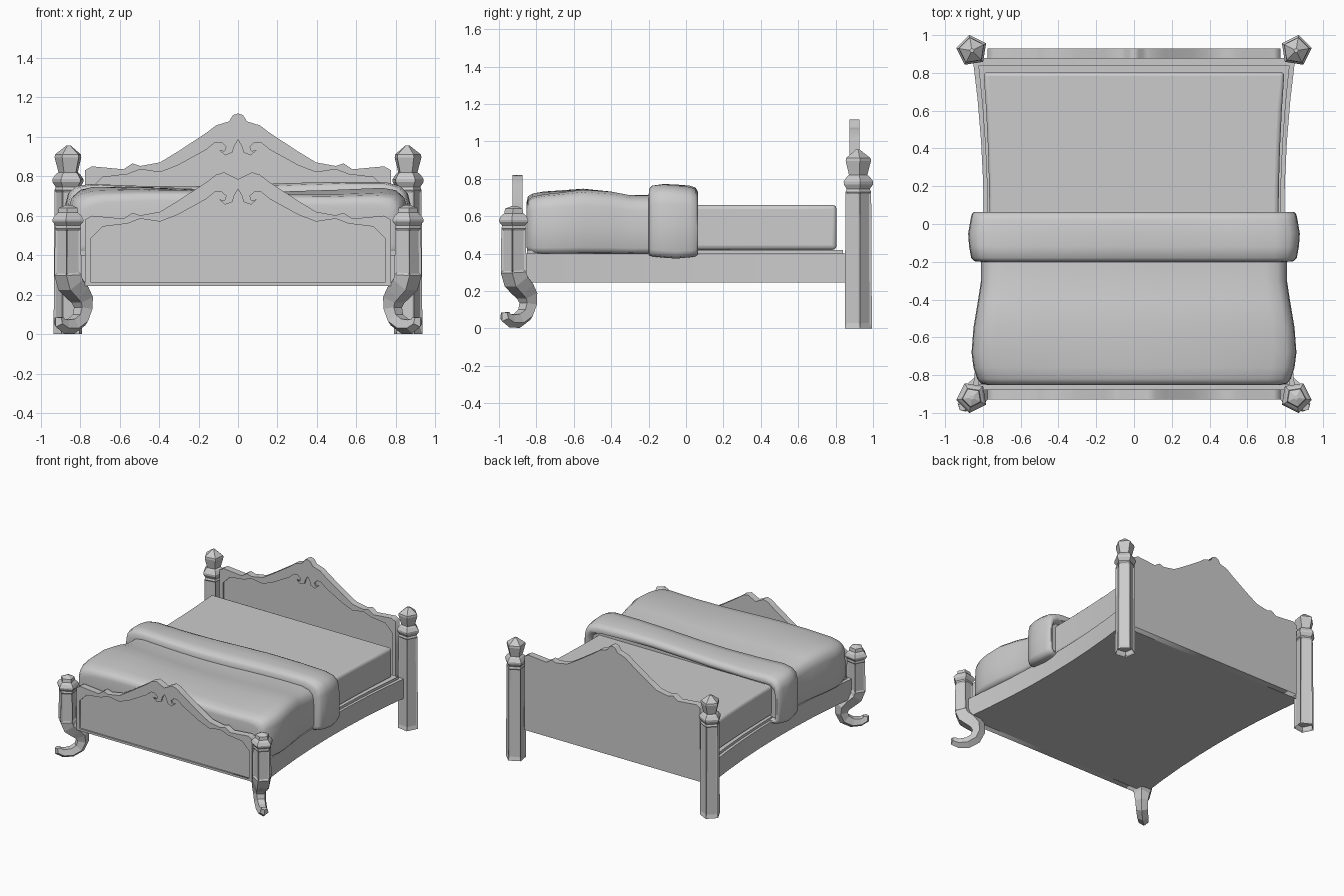
import bpy, bmesh, math
from mathutils import Vector, Matrix

cube = bpy.data.objects.get("Cube")
if cube:
    bpy.data.objects.remove(cube, do_unlink=True)

# One plain grey for the whole bed
grey = bpy.data.materials.new("plain_grey")
grey.use_nodes = True
COLOUR = (0.6, 0.6, 0.6, 1)
grey.diffuse_color = COLOUR
grey.node_tree.nodes["Principled BSDF"].inputs["Base Color"].default_value = COLOUR


def add_object(name, mesh, smooth=None):
    ob = bpy.data.objects.new(name, mesh)
    bpy.context.collection.objects.link(ob)
    mesh.materials.clear()
    mesh.materials.append(grey)
    if smooth:
        bpy.ops.object.select_all(action="DESELECT")
        ob.select_set(True)
        bpy.context.view_layer.objects.active = ob
        bpy.ops.object.shade_smooth_by_angle(angle=math.radians(smooth))
    return ob


def finish(name, bm, smooth=None):
    bmesh.ops.recalc_face_normals(bm, faces=bm.faces[:])
    mesh = bpy.data.meshes.new(name)
    bm.to_mesh(mesh)
    bm.free()
    return add_object(name, mesh, smooth)


def loft(bm, rings):
    """Skin closed rings of points; returns the bands of quads and the end caps."""
    rows = [[bm.verts.new(p) for p in ring] for ring in rings]
    n = len(rows[0])
    bands = [[bm.faces.new((a[i], a[(i + 1) % n], b[(i + 1) % n], b[i])) for i in range(n)]
             for a, b in zip(rows, rows[1:])]
    return bands, [bm.faces.new(rows[0]), bm.faces.new(rows[-1])]


# ---- Corner posts: five-sided sections swept down a path (outward offset, z, radius)
POST_X, POST_Y = 0.858, 0.918
SIDES = [math.radians(a) for a in (36, 108, 180, 252, 324)]


def post(name, path, sx, sy, panel, hollow):
    out = Vector((sx, sy, 0)).normalized()
    across = Vector((-out.y, out.x, 0))
    up = Vector((0, 0, 1))
    rings = []
    for i, (d, z, r) in enumerate(path):
        before, after = path[max(i - 1, 0)], path[min(i + 1, len(path) - 1)]
        t = Vector((after[0] - before[0], after[1] - before[1])).normalized()
        normal = out * -t.y + up * t.x
        centre = Vector((sx * POST_X, sy * POST_Y, z)) + out * d
        rings.append([centre + (normal * math.cos(a) + across * math.sin(a)) * r for a in SIDES])
    bm = bmesh.new()
    bands, caps = loft(bm, rings)
    bmesh.ops.recalc_face_normals(bm, faces=bm.faces[:])
    bmesh.ops.inset_individual(bm, faces=bands[panel], thickness=0.016, depth=-0.007)
    if hollow:
        bmesh.ops.inset_individual(bm, faces=[caps[1]], thickness=0.012, depth=0)
        bmesh.ops.translate(bm, verts=caps[1].verts[:], vec=(0, 0, 0.04))
    finish(name, bm)


HEAD_POST = [(0, .955, .012), (0, .91, .07), (0, .895, .072), (0, .82, .052), (0, .81, .066),
             (0, .785, .084), (0, .77, .083), (0, .745, .066), (0, .73, .073), (0, 0, .077)]
FOOT_POST = [(0, .655, .012), (0, .64, .05), (0, .615, .054), (0, .6, .072), (0, .58, .084),
             (0, .57, .083), (0, .55, .066), (0, .535, .07), (0, .3, .073), (-.015, .26, .072),
             (-.065, .22, .068), (-.1, .18, .06), (-.108, .13, .05), (-.085, .075, .046),
             (-.03, .044, .043), (.03, .042, .038), (.068, .06, .033), (.07, .085, .024)]
for side, sx in (("left", 1), ("right", -1)):
    post("head_post_" + side, HEAD_POST, sx, 1, 8, True)
    post("foot_post_" + side, FOOT_POST, sx, -1, 7, False)

# ---- Headboard and footboard: a flat panel with a raised, scrolled frame on its front
CREST = [(-.775, .58), (-.74, .6), (-.58, .585), (-.535, .615), (-.495, .602), (-.395, .62),
         (-.305, .675), (-.16, .77), (-.11, .808), (-.07, .82)]
DIP = [(0, .785)]
KNOB = [(-.045, .828), (-.025, .86), (0, .868)]
RECESS = [(-.745, .485), (-.685, .545), (-.56, .56), (-.495, .585), (-.395, .57), (-.305, .605),
          (-.16, .685), (-.115, .722), (-.085, .722), (-.06, .7), (-.068, .678), (-.095, .682),
          (-.065, .656), (-.028, .67), (-.02, .7), (0, .735)]


def mirrored(half, bottom, lift):
    """Whole closed outline from its left half, with a straight bottom edge."""
    left = [(half[0][0], bottom)] + [(x, z + lift) for x, z in half]
    return left + [(-x, z) for x, z in reversed(left[:-1])]


def plate(name, outlines, front, back):
    curve = bpy.data.curves.new(name, "CURVE")
    curve.dimensions = "2D"
    curve.fill_mode = "BOTH"
    curve.extrude = (back - front) / 2
    for pts in outlines:
        spline = curve.splines.new("POLY")
        spline.points.add(len(pts) - 1)
        for p, (x, z) in zip(spline.points, pts):
            p.co = (x, z, 0, 1)
        spline.use_cyclic_u = True
    tmp = bpy.data.objects.new(name + "_curve", curve)
    bpy.context.collection.objects.link(tmp)
    deps = bpy.context.evaluated_depsgraph_get()
    mesh = bpy.data.meshes.new_from_object(tmp.evaluated_get(deps))
    bpy.data.objects.remove(tmp, do_unlink=True)
    mesh.transform(Matrix.Translation((0, (front + back) / 2, 0)) @ Matrix.Rotation(math.pi / 2, 4, "X"))
    add_object(name, mesh)


for name, centre, lift, front in (("headboard", KNOB, .25, .875), ("footboard", DIP, 0, -.928)):
    outer = mirrored(CREST + centre, .245, lift)
    inner = mirrored(RECESS, .262, lift)
    plate(name + "_panel", [outer], front + .012, front + .053)
    plate(name + "_frame", [outer, inner], front, front + .012)

# ---- Bed base with gently waisted side rails and a low inner ledge
def waisted_slab(name, end_width, mid_width, y0, y1, z0, z1, bevel=0):
    bm = bmesh.new()
    rings = []
    for i in range(9):
        y = y0 + (y1 - y0) * i / 8
        w = mid_width + (end_width - mid_width) * (y / 0.85) ** 2
        rings.append([(-w, y, z0), (w, y, z0), (w, y, z1), (-w, y, z1)])
    loft(bm, rings)
    ob = finish(name, bm, 30)
    if bevel:
        mod = ob.modifiers.new("soft_edges", "BEVEL")
        mod.width, mod.segments, mod.limit_method = bevel, 3, "ANGLE"


waisted_slab("bed_base", .85, .795, -.88, .88, .245, .4)
waisted_slab("base_ledge", .825, .775, -.85, .84, .39, .42)
waisted_slab("mattress", .8, .765, -.82, .805, .42, .66, .022)

# ---- Blanket and its folded band: rounded sections (y, half width, top, bottom)
SECTION = [(.95, 0), (.985, .02), (1, .1), (1, .45), (.995, .75), (.98, .88), (.94, .96),
           (.86, 1), (.6, 1), (.3, 1), (0, 1)]


def draped(name, stations):
    profile = SECTION + [(-x, z) for x, z in reversed(SECTION[:-1])]
    rings = []
    for y, w, top, bottom in stations:
        ring = []
        for fx, fz in profile:
            wave = 0.012 * fz ** 4 * math.sin(3.2 * fx + 4 * y)
            ring.append((fx * w, y, bottom + (top - bottom) * fz + wave))
        rings.append(ring)
    bm = bmesh.new()
    loft(bm, rings)
    finish(name, bm, 60)


draped("blanket", [(-.852, .775, .665, .43), (-.845, .81, .695, .41), (-.82, .83, .71, .4),
                   (-.76, .85, .72, .398), (-.68, .86, .725, .398), (-.55, .85, .735, .4),
                   (-.4, .825, .72, .4), (-.3, .81, .7, .398), (-.15, .81, .7, .4)])
draped("blanket_fold", [(-.2, .81, .7, .41), (-.197, .845, .735, .39), (-.18, .862, .752, .385),
                        (-.12, .873, .76, .378), (-.05, .878, .757, .373), (.02, .866, .752, .38),
                        (.05, .86, .742, .385), (.064, .848, .72, .395), (.06, .83, .695, .405),
                        (.02, .815, .68, .41)])
